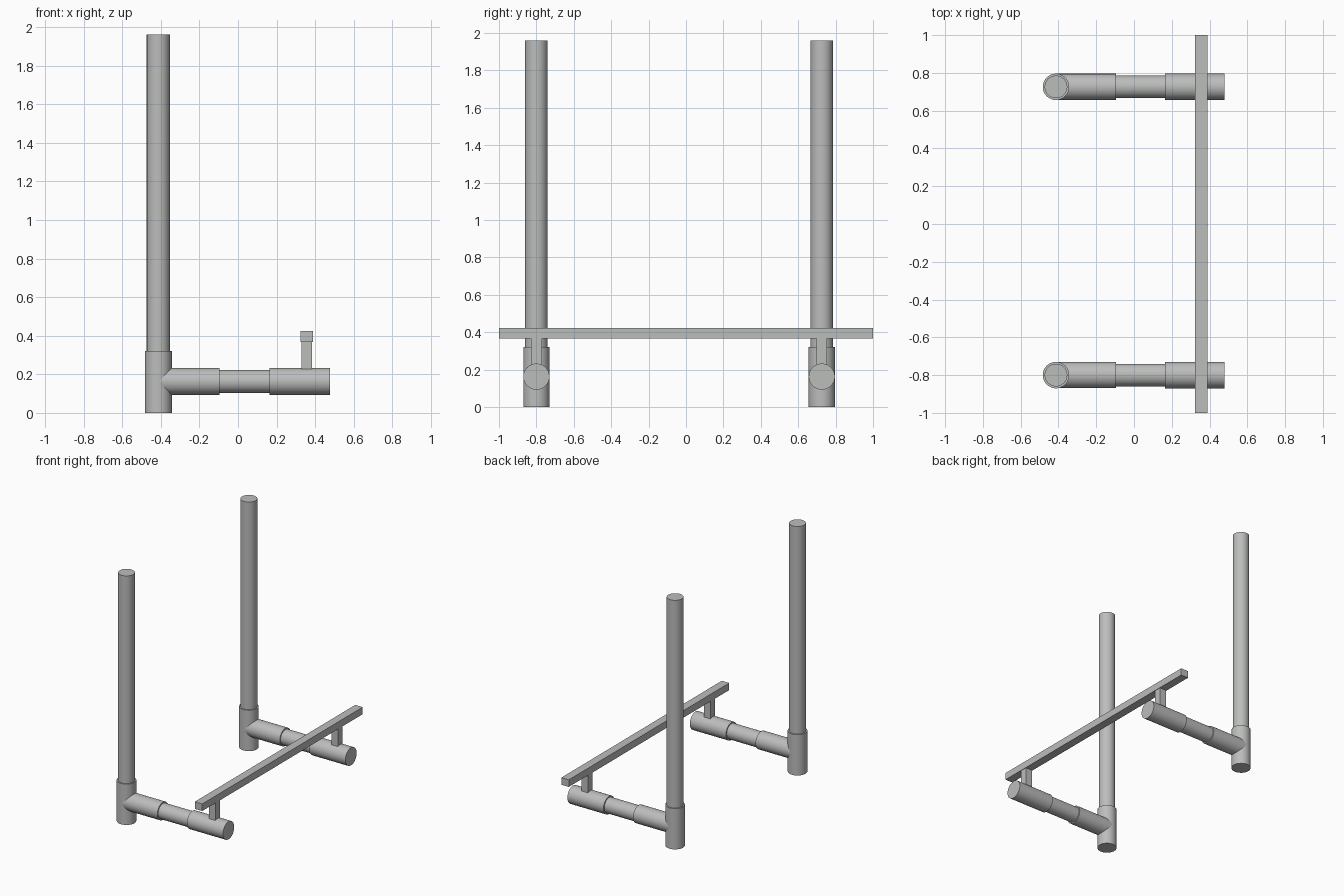
import bpy
import math
from mathutils import Vector

if "Cube" in bpy.data.objects:
    bpy.data.objects.remove(bpy.data.objects["Cube"])

grey = bpy.data.materials.new("pipe grey")
grey.diffuse_color = (0.5, 0.51, 0.5, 1.0)
grey.use_nodes = True
grey.node_tree.nodes["Principled BSDF"].inputs["Base Color"].default_value = grey.diffuse_color


def pipe(name, start, end, radius):
    """Smooth capped cylinder between two points."""
    a, b = Vector(start), Vector(end)
    bpy.ops.mesh.primitive_cylinder_add(
        vertices=48, radius=radius, depth=(b - a).length, location=(a + b) / 2)
    ob = bpy.context.object
    ob.rotation_euler = (b - a).to_track_quat('Z', 'Y').to_euler()
    ob.name = name
    ob.data.materials.append(grey)
    bpy.ops.object.shade_smooth_by_angle(angle=math.radians(30))
    return ob


def box(name, low, high):
    """Axis-aligned box between two corners."""
    a, b = Vector(low), Vector(high)
    bpy.ops.mesh.primitive_cube_add(size=1, location=(a + b) / 2)
    ob = bpy.context.object
    ob.scale = b - a
    ob.name = name
    ob.data.materials.append(grey)
    return ob


POST_X = -0.413   # post axis
ARM_Z = 0.163     # arm axis height
SLEEVE_R, TUBE_R = 0.07, 0.06

for side, y in (("front", -0.80), ("back", 0.726)):
    # upright and its tee fitting
    pipe(side + "_post", (POST_X, y, 0.25), (POST_X, y, 1.96), TUBE_R)
    pipe(side + "_tee_collar", (POST_X, y, 0), (POST_X, y, 0.322), SLEEVE_R)
    pipe(side + "_tee_branch", (POST_X, y, ARM_Z), (-0.095, y, ARM_Z), SLEEVE_R - 0.0005)
    # arm tube and end sleeve
    pipe(side + "_arm_tube", (-0.15, y, ARM_Z), (0.22, y, ARM_Z), TUBE_R)
    pipe(side + "_end_sleeve", (0.163, y, ARM_Z), (0.478, y, ARM_Z), SLEEVE_R)
    # bracket carrying the rail
    box(side + "_bracket", (0.328, y - 0.029, 0.20), (0.384, y + 0.029, 0.37))

# long cross rail
box("cross_rail", (0.323, -1, 0.368), (0.388, 1, 0.424))
